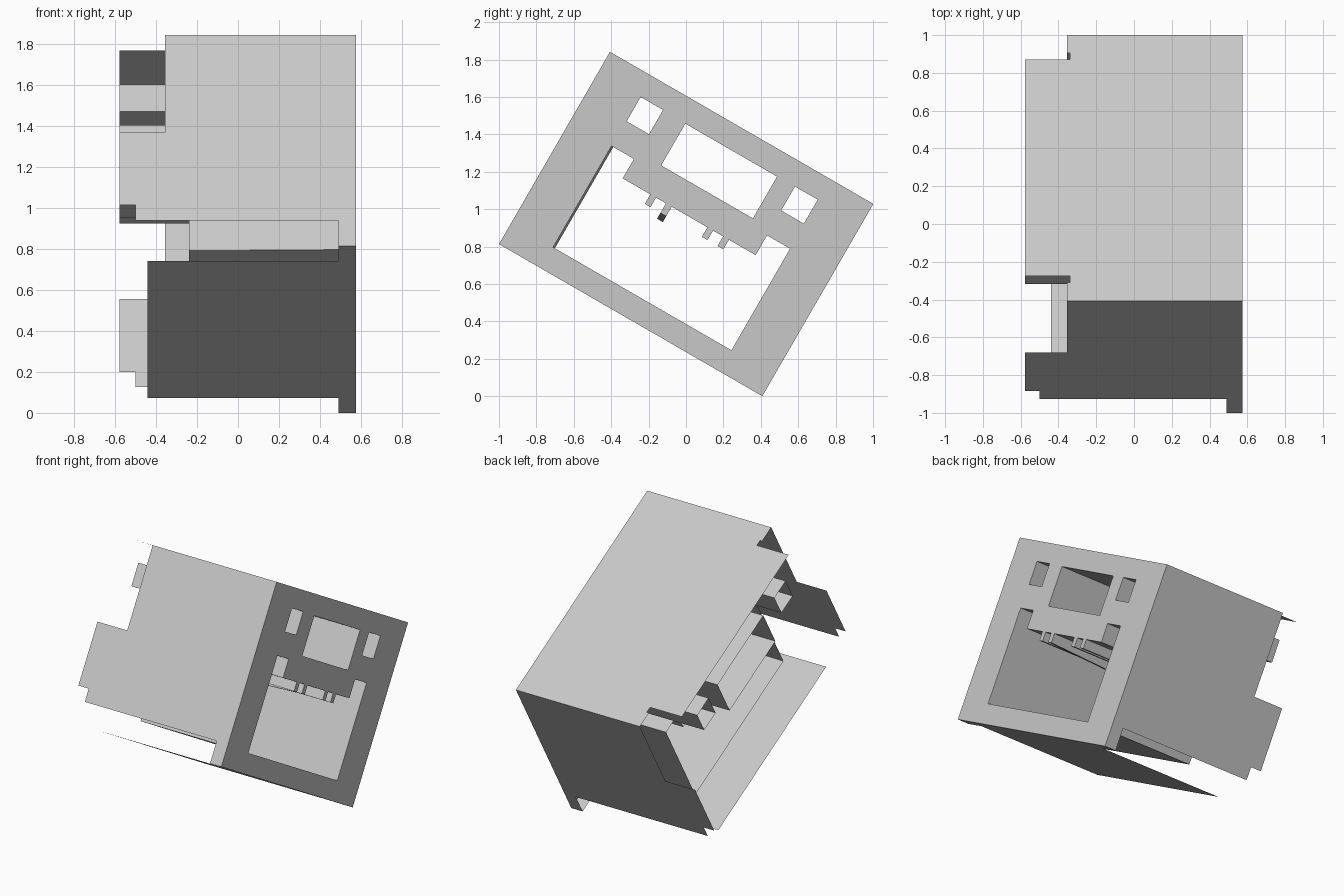
import bpy, bmesh
from mathutils import Vector, Matrix
import math

if "Cube" in bpy.data.objects:
    bpy.data.objects.remove(bpy.data.objects["Cube"])

# Case frame: u runs front to back, v runs up, the whole case tilts 30 degrees
U, H = 1.626, 1.187
XR, XL, XI, XRIM = 0.575, -0.578, -0.24, 0.49
C, S = math.cos(math.radians(30)), 0.5

grey = bpy.data.materials.new("light grey")
grey.diffuse_color = (0.58, 0.58, 0.58, 1)
grey.use_nodes = True
grey.node_tree.nodes["Principled BSDF"].inputs["Base Color"].default_value = grey.diffuse_color


def world(x, u, v):
    return Vector((x, -1 + C * u + S * v, 0.813 - S * u + C * v))


def finish(name, bm):
    mesh = bpy.data.meshes.new(name)
    bm.to_mesh(mesh)
    bm.free()
    mesh.materials.append(grey)
    obj = bpy.data.objects.new(name, mesh)
    bpy.context.collection.objects.link(obj)


def sheet(name, pts, outward):
    """Flat sheet from (x, u, v) points, facing the outward (x, u, v) direction."""
    bm = bmesh.new()
    face = bm.faces.new([bm.verts.new(world(*p)) for p in pts])
    face.normal_update()
    if face.normal.dot(world(*outward) - world(0, 0, 0)) < 0:
        face.normal_flip()
    finish(name, bm)


def tube(name, near, far, x_far):
    """Open sleeve between two (u, v) outlines."""
    bm = bmesh.new()
    a = [bm.verts.new(world(XR, *p)) for p in near]
    b = [bm.verts.new(world(x_far, *p)) for p in far]
    for i in range(len(a)):
        j = (i + 1) % len(a)
        bm.faces.new((a[i], a[j], b[j], b[i]))
    finish(name, bm)


def rect(u0, u1, v0, v1):
    return [(u0, v0), (u0, v1), (u1, v1), (u1, v0)]


def opening(left, deep):
    """Large opening with four small teeth along its stepped upper edge."""
    pts = [(left, 0.13), (left, 0.755), (0.397, 0.755), (0.397, 0.635)]
    for u0, u1, v in ((0.568, 0.603, 0.576), (0.664, 0.70, deep),
                      (0.92, 0.955, 0.576), (1.017, 1.053, 0.576)):
        pts += [(u0, 0.635), (u0, v), (u1, v), (u1, 0.635)]
    return pts + [(1.218, 0.635), (1.218, 0.757), (1.36, 0.757), (1.36, 0.13)]


# Holes of the end panel
windows = {
    "front_small_duct": rect(0.263, 0.401, 0.91, 1.06),
    "middle_duct": rect(0.541, 1.107, 0.798, 1.056),
    "back_small_duct": rect(1.217, 1.357, 0.91, 1.058),
}
big = opening(0.259, 0.576)

# End panel with the cut holes
bm = bmesh.new()
edges = []
for loop in [rect(0, U, 0, H), big] + list(windows.values()):
    vs = [bm.verts.new(world(XR, *p)) for p in loop]
    edges += [bm.edges.new((vs[i], vs[(i + 1) % len(vs)])) for i in range(len(vs))]
bmesh.ops.triangle_fill(bm, edges=edges, use_beauty=True, normal=(1, 0, 0))
for f in bm.faces:
    f.normal_update()
    if f.normal.x < 0:
        f.normal_flip()
finish("end_panel", bm)

# Ducts running the full length, and the shorter main bay
for name, loop in windows.items():
    tube(name, loop, loop, XL)
tube("main_bay", big, opening(0.27, 0.54), XI)

# Side walls with cut corners, front and back
wall = [(XR, 0), (XRIM, 0), (XRIM, 0.145), (-0.5, 0.145), (-0.5, 0.23), (XL, 0.23),
        (XL, 0.64), (-0.355, 0.64), (-0.355, H), (XR, H)]
for name, u, d in (("front_wall", 0, -1), ("back_wall", U, 1)):
    sheet(name, [(x, u, v) for x, v in wall], (0, d, 0))

# Roof and floor, each mirrored from half an outline
roof = [(XR, 0), (-0.355, 0), (-0.355, 0.112), (-0.34, 0.112), (-0.34, 0.152), (XL, 0.152)]
floor = [(XR, 0), (XRIM, 0), (XRIM, 0.146), (-0.44, 0.146)]
for name, half, v, d in (("roof", roof, H, 1), ("floor", floor, 0, -1)):
    outline = half + [(x, U - u) for x, u in reversed(half)]
    sheet(name, [(x, u, v) for x, u in outline], (0, 0, d))
